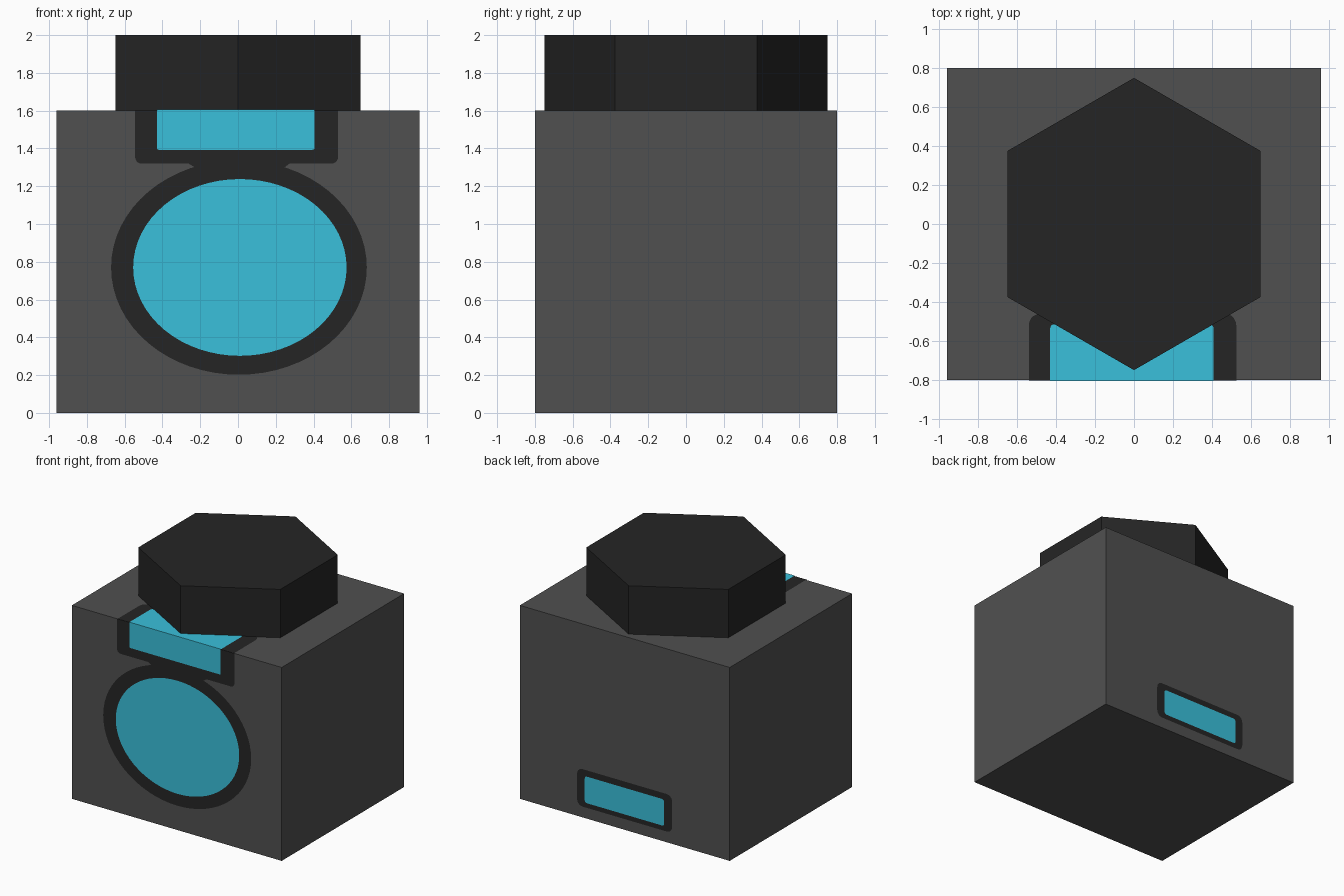
import bpy, bmesh, math
from mathutils import Vector

if "Cube" in bpy.data.objects:
    bpy.data.objects.remove(bpy.data.objects["Cube"])


def material(name, srgb):
    m = bpy.data.materials.new(name)
    lin = [((c / 255 + 0.055) / 1.055) ** 2.4 for c in srgb]
    m.diffuse_color = (*lin, 1)
    m.use_nodes = True
    m.node_tree.nodes["Principled BSDF"].inputs["Base Color"].default_value = m.diffuse_color
    return m


GREY = material("body_grey", (80, 80, 80))
BLACK = material("trim_black", (37, 37, 37))
CYAN = material("glass_cyan", (58, 192, 219))
BX, BY, BZ = 0.96, 0.80, 1.60


def finish(name, bm, mat):
    me = bpy.data.meshes.new(name)
    bm.to_mesh(me)
    bm.free()
    me.materials.append(mat)
    ob = bpy.data.objects.new(name, me)
    bpy.context.collection.objects.link(ob)
    return ob


def prism(name, pts, z0, z1, mat):
    bm = bmesh.new()
    base = bm.faces.new([bm.verts.new((x, y, z0)) for x, y in pts])
    top = bmesh.ops.extrude_face_region(bm, geom=[base])["geom"]
    bmesh.ops.translate(bm, vec=(0, 0, z1 - z0),
                        verts=[v for v in top if isinstance(v, bmesh.types.BMVert)])
    # the extruded base stays in place on some versions, so restore it if missing
    if not any(all(abs(v.co.z - z0) < 1e-6 for v in f.verts) for f in bm.faces):
        bmesh.ops.holes_fill(bm, edges=[e for e in bm.edges if e.is_boundary], sides=0)
    bmesh.ops.recalc_face_normals(bm, faces=bm.faces)
    return finish(name, bm, mat)


def plate(name, pts, side, lift, mat):
    """Paper-thin painted panel lying just outside one side of the body."""
    place = {"front": lambda a, b: (a, -BY - lift, b),
             "back": lambda a, b: (a, BY + lift, b),
             "top": lambda a, b: (a, b, BZ + lift)}[side]
    out = Vector({"front": (0, -1, 0), "back": (0, 1, 0), "top": (0, 0, 1)}[side])
    bm = bmesh.new()
    f = bm.faces.new([bm.verts.new(place(*p)) for p in pts])
    f.normal_update()
    if f.normal.dot(out) < 0:
        f.normal_flip()
    return finish(name, bm, mat)


def ellipse(cx, cy, rx, ry, n=64):
    return [(cx + rx * math.cos(2 * math.pi * i / n),
             cy + ry * math.sin(2 * math.pi * i / n)) for i in range(n)]


def rounded(x0, x1, y0, y1, r, low=True, high=True):
    """Rectangle with rounded corners on its low and/or high edge."""
    pts = []
    for cx, cy, a0, on in ((x1 - r, y1 - r, 0, high), (x0 + r, y1 - r, 90, high),
                           (x0 + r, y0 + r, 180, low), (x1 - r, y0 + r, 270, low)):
        if on:
            for i in range(6):
                a = math.radians(a0 + 18 * i)
                pts.append((cx + r * math.cos(a), cy + r * math.sin(a)))
        else:
            a = math.radians(a0 + 45)
            pts.append((cx + math.copysign(r, math.cos(a)), cy + math.copysign(r, math.sin(a))))
    return pts


# Body block and hexagonal cap
prism("body", [(-BX, -BY), (BX, -BY), (BX, BY), (-BX, BY)], 0, BZ, GREY)
prism("hex_cap", [(0.75 * math.sin(math.radians(60 * i)), 0.75 * math.cos(math.radians(60 * i)))
                  for i in range(6)], BZ, 2.0, BLACK)

# Front round window with its rim, and the neck joining it to the upper window
L1, L2 = 0.002, 0.005
plate("round_window_rim", ellipse(0.005, 0.77, 0.677, 0.568), "front", L1, BLACK)
plate("round_window", ellipse(0.01, 0.77, 0.565, 0.468), "front", L2, CYAN)
plate("rim_neck", [(-0.27, 1.325), (-0.22, 1.295), (0.24, 1.295), (0.28, 1.325)],
      "front", L1 + 0.0005, BLACK)

# Upper window wrapping over the front top edge
plate("upper_window_rim_front", rounded(-0.545, 0.53, 1.32, BZ + L1, 0.035, high=False),
      "front", L1 + 0.001, BLACK)
plate("upper_window_front", rounded(-0.43, 0.405, 1.393, BZ + L2, 0.01, high=False),
      "front", L2, CYAN)
plate("upper_window_rim_top", rounded(-0.54, 0.525, -BY - L1, -0.46, 0.06, low=False),
      "top", L1, BLACK)
plate("upper_window_top", rounded(-0.43, 0.408, -BY - L2, -0.515, 0.02, low=False),
      "top", L2, CYAN)

# Small slot window low on the back
plate("back_slot_rim", rounded(-0.435, 0.435, 0.09, 0.40, 0.05), "back", L1, BLACK)
plate("back_slot_window", rounded(-0.363, 0.363, 0.13, 0.35, 0.02), "back", L2, CYAN)
